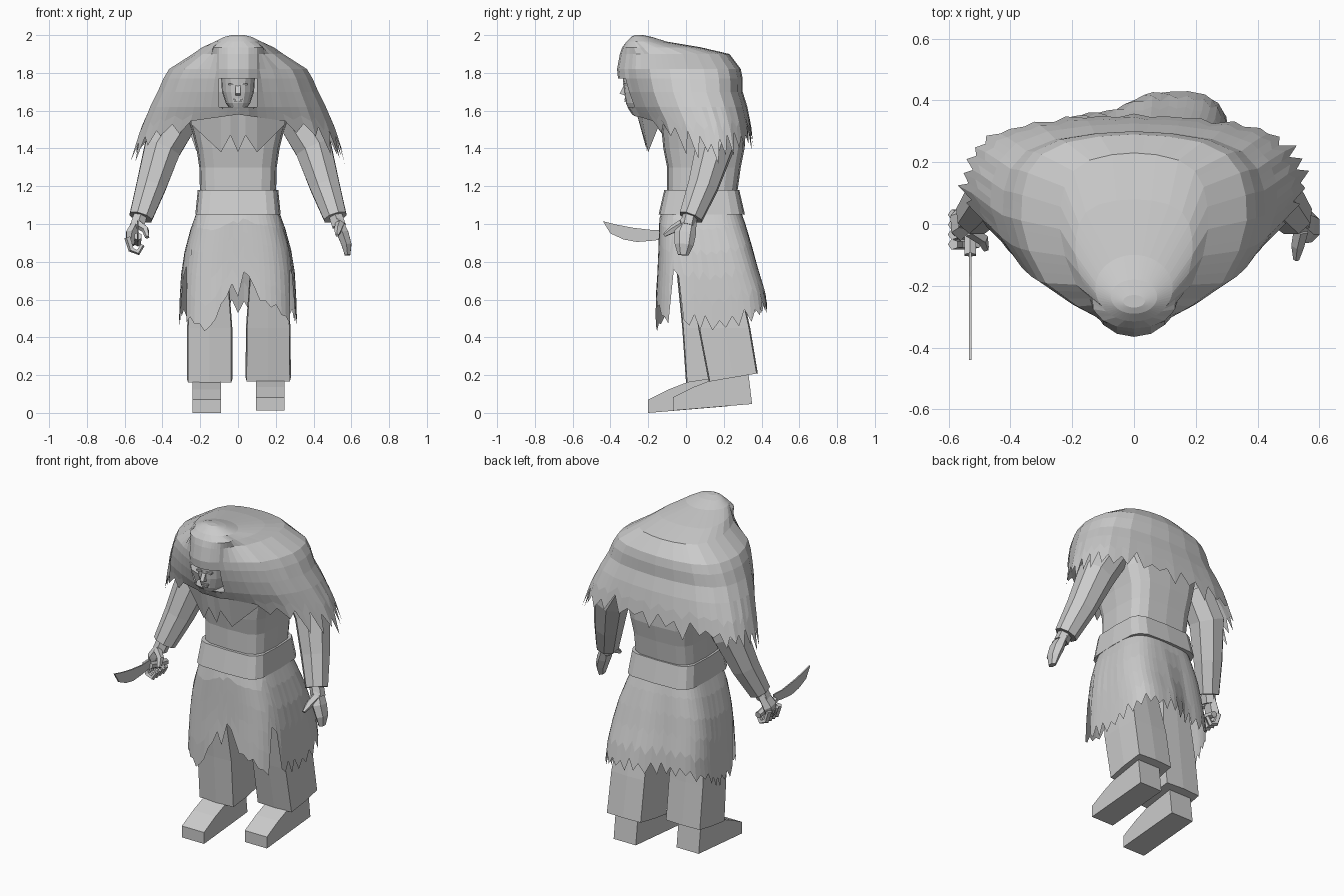
import bpy, bmesh, math, random
from mathutils import Vector

random.seed(4)
cube = bpy.data.objects.get("Cube")
if cube:
    bpy.data.objects.remove(cube, do_unlink=True)

grey = bpy.data.materials.new("plain_grey")
grey.use_nodes = True
grey.diffuse_color = (0.6, 0.6, 0.6, 1)
grey.node_tree.nodes["Principled BSDF"].inputs["Base Color"].default_value = (0.6, 0.6, 0.6, 1)


def finish(name, bm):
    bmesh.ops.recalc_face_normals(bm, faces=bm.faces)
    me = bpy.data.meshes.new(name)
    bm.to_mesh(me)
    bm.free()
    me.materials.append(grey)
    ob = bpy.data.objects.new(name, me)
    bpy.context.collection.objects.link(ob)
    return ob


def interp(rows, t):
    """Linear lookup in rows sorted by their first entry."""
    if t <= rows[0][0]:
        return rows[0][1:]
    for a, b in zip(rows, rows[1:]):
        if t <= b[0]:
            k = (t - a[0]) / (b[0] - a[0])
            return [p + (q - p) * k for p, q in zip(a[1:], b[1:])]
    return rows[-1][1:]


def skin(name, rings, skip=None, cap_start=False, cap_end=False):
    """Join closed rings of points with quads."""
    bm = bmesh.new()
    vs = [[bm.verts.new(p) for p in ring] for ring in rings]
    n = len(vs[0])
    for i in range(len(vs) - 1):
        for j in range(n):
            if skip and skip(i, j, n):
                continue
            k = (j + 1) % n
            bm.faces.new((vs[i][j], vs[i][k], vs[i + 1][k], vs[i + 1][j]))
    if cap_start:
        bm.faces.new(vs[0])
    if cap_end:
        bm.faces.new(vs[-1])
    return finish(name, bm)


def section(w, yf, yb, n, power):
    """Rounded-box ring, starting at the front middle."""
    pts = []
    for j in range(n):
        a = 2 * math.pi * j / n
        s, c = math.sin(a), -math.cos(a)
        x = math.copysign(abs(s) ** (2 / power), s)
        y = math.copysign(abs(c) ** (2 / power), c)
        pts.append((w * x, (yf + yb) / 2 + (yb - yf) / 2 * y))
    return pts


def trunk(name, levels, n=20, power=3, tilt=0):
    """Stack of sections; tilt slopes the lowest one up towards the back."""
    rings = []
    for i, (z, w, f, b) in enumerate(levels):
        rings.append([(x, y, z + (tilt * (y - f) if i == 0 else 0))
                      for x, y in section(w, f, b, n, power)])
    return skin(name, rings, cap_start=True, cap_end=True)


def tube(name, path, sides=8, flat=1.0):
    """Tapered limb through (x, y, z, radius) points; flat squeezes it in x."""
    pts = [Vector(p[:3]) for p in path]
    rings = []
    for i, p in enumerate(pts):
        d = (pts[min(i + 1, len(pts) - 1)] - pts[max(i - 1, 0)]).normalized()
        u = d.cross(Vector((0, 1, 0) if abs(d.y) < 0.9 else (0, 0, 1))).normalized()
        v = d.cross(u)
        r = path[i][3]
        rings.append([p + r * (flat * u * math.cos(a) + v * math.sin(a))
                      for a in (2 * math.pi * (j + 0.5) / sides for j in range(sides))])
    return skin(name, rings, cap_start=True, cap_end=True)


def side_plate(name, outline, x0, x1):
    """Extrude a (y, z) outline across x."""
    return skin(name, [[(x, y, z) for y, z in outline] for x in (x0, x1)],
                cap_start=True, cap_end=True)


# Boots: the right one steps forward
boot = [(-.2, 0), (-.2, .07), (-.09, .125), (0, .16), (.05, .2), (.2, .2), (.22, .035)]
side_plate("right_boot", boot, -.24, -.09)
side_plate("left_boot", [(y + .13, z + .012) for y, z in boot], .095, .245)

# Boxy trouser legs, ending hidden under the skirt
trunk("right_leg", [(.16, .12, 0, .25), (.45, .12, -.02, .22), (.85, .09, -.06, .18)],
      8, 14, .15).location.x = -.15
trunk("left_leg", [(.165, .12, .12, .38), (.45, .118, .065, .34), (.85, .09, 0, .25)],
      8, 14, .17).location.x = .16

# Torso and belt
trunk("torso", [(1.12, .2, -.1, .265), (1.3, .205, -.1, .29), (1.4, .22, -.12, .31),
                (1.5, .245, -.13, .31), (1.61, .28, -.15, .28)], 16, 4)
trunk("belt", [(1.05, .226, -.145, .312), (1.18, .213, -.115, .282)], 16, 5)

# Ragged skirt with a split front, side slits and a fuller left back
skirt_shape = [(.4, .315, -.165, .43), (.62, .308, -.16, .425), (.75, .3, -.15, .385),
               (.9, .275, -.145, .345), (1.0, .242, -.142, .315), (1.06, .222, -.138, .3),
               (1.1, .205, -.12, .28)]
front_hem = [(-.31, .45), (-.25, .5), (-.2, .47), (-.16, .42), (-.03, .68), (-.01, .6),
             (.01, .64), (.04, .78), (.11, .6), (.2, .56), (.27, .48), (.31, .4)]
DENSE, N = 720, 72
trace = section(.305, -.16, .425, DENSE, 3.6)
steps = [0]
for p, q in zip(trace, trace[1:] + trace[:1]):
    steps.append(steps[-1] + math.dist(p, q))
picks = [min(range(DENSE), key=lambda k: abs(steps[k] - steps[-1] * j / N)) for j in range(N)]
columns = []
for j, k in enumerate(picks):
    x, y = trace[k]
    if y < -.09:
        hem = interp(front_hem, x)[0]
    elif y < -.03:
        hem = .74
    else:
        hem = interp([(0, .48), (.2, .47), (.4, .57)], y)[0]
    ragged = .015 if y < -.09 else .045
    columns.append(hem + random.uniform(.2, 1) * ragged * (1 if j % 2 else -1))
rings = []
for i in range(6):
    ring = []
    for k, hem in zip(picks, columns):
        z = 1.1 + (hem - 1.1) * i / 5
        w, f, b = interp(skirt_shape, z)
        x, y = section(w, f, b, DENSE, 3.6)[k]
        if y > .1:
            swing = -min(1, (.05 - x) * 8) * .07 if x < .05 else max(0, x - .1) * .2
            y += swing * (1.1 - z) / .6 * min(1, (y - .1) * 5)
        ring.append((x, y, z))
    rings.append(ring)
skin("ragged_skirt", rings)

# Hooded cape: half outline as (width share, depth share, least hood half width)
half = [(0, -1, 0), (.12, -.97, .055), (.215, -.88, .1), (.5, -.7, .135), (.78, -.47, .15),
        (.93, -.15, .14), (1, .15, .1), (.99, .4, .09), (.94, .62, .08), (.82, .8, .07),
        (.6, .92, .05), (.3, .98, .03), (0, 1, 0)]
fine = []
for a, b in zip(half, half[1:]):
    fine += [tuple(p + (q - p) * k / 3 for p, q in zip(a, b)) for k in range(3)]
fine.append(half[-1])
outline = [(1, *p) for p in fine] + [(-1, *p) for p in fine[-2:0:-1]]
cape_shape = [(1.33, .57, -.2, .365), (1.52, .51, -.25, .345), (1.62, .465, -.31, .325),
              (1.7, .425, -.34, .3), (1.77, .395, -.36, .3), (1.82, .365, -.365, .29),
              (1.9, .24, -.35, .23), (1.935, .19, -.338, .08), (1.965, .125, -.315, -.1),
              (1.99, .075, -.29, -.18), (2.0, .035, -.27, -.23)]


def cape_point(p, z):
    sign, u, v, least = p
    w, f, b = interp(cape_shape, z)
    hood = min(least, .7 * w) if z > 1.85 else least
    return (sign * max(u * w, hood), f + (b - f) * (v + 1) / 2, z)


def crown_point(p, z):
    """Round section for the top of the hood."""
    w, f, b = interp(cape_shape, z)
    sign, u, v, least = p
    return (sign * w * math.sqrt(max(0, 1 - v * v)), f + (b - f) * (v + 1) / 2, z)


rings = [[(crown_point if row[0] > 1.95 else cape_point)(p, row[0]) for p in outline]
         for row in cape_shape[:1:-1]]
hems = []
for j, (sign, u, v, least) in enumerate(outline):
    if v < -.65:
        hem = 1.58 - .07 * u
    else:
        hem = interp([(-.65, 1.5), (-.2, 1.42), (.1, 1.38), (.5, 1.39), (1, 1.46)], v)[0]
        hem += random.uniform(.02, .08) if j % 2 else -random.uniform(.0, .07)
    hems.append(hem)
for t in (.5, 1):
    rings.append([cape_point(p, 1.62 + (h - 1.62) * t) for p, h in zip(outline, hems)])
# The face opening is left out between the brow and chin rings
skin("hooded_cape", rings, skip=lambda i, j, n: i in (6, 7) and (j < 6 or j >= n - 6),
     cap_start=True)
trunk("collar", [(1.59, .11, -.28, .1), (1.62, .12, -.3, .1)], 12, 4)

# Zigzag bib on the chest
bib = [(-.25, -.14, 1.53), (-.09, -.2, 1.38), (-.04, -.225, 1.47), (0, -.205, 1.38),
       (.04, -.225, 1.47), (.1, -.2, 1.38), (.25, -.14, 1.53)]
bm = bmesh.new()
low = [bm.verts.new(p) for p in bib]
top = [bm.verts.new((x, y - .04, 1.6)) for x, y, z in bib]
for i in range(len(bib) - 1):
    bm.faces.new((low[i], low[i + 1], top[i + 1], top[i]))
finish("chest_bib", bm)

# Head and face
trunk("head", [(1.6, .035, -.3, -.15), (1.64, .065, -.318, -.12), (1.7, .085, -.328, -.1),
               (1.78, .09, -.335, -.08), (1.86, .07, -.31, -.1)], 16, 2.3)
side_plate("nose", [(-.325, 1.74), (-.352, 1.69), (-.32, 1.68)], -.012, .012)
for z, w, part in ((1.657, .024, "upper_lip"), (1.645, .018, "lower_lip")):
    side_plate(part, [(-.326, z), (-.326, z + .008), (-.3, z + .008), (-.3, z)], -w, w)
for s, side in ((1, "left"), (-1, "right")):
    side_plate(side + "_brow", [(-.334, 1.735), (-.334, 1.745), (-.3, 1.745), (-.3, 1.735)],
               s * .015, s * .05)

# Sleeves with wrists
for s, side in ((1, "left"), (-1, "right")):
    tube(side + "_sleeve", [(s * .3, .16, 1.56, .1), (s * .4, .15, 1.4, .105),
                            (s * .46, .09, 1.2, .085), (s * .515, .025, 1.035, .066)])
    tube(side + "_wrist", [(s * .505, .03, 1.08, .04), (s * .535, .01, .99, .042)], 6)

# Open left hand
tube("left_palm", [(.53, .015, 1.02, .042), (.555, -.005, .95, .058), (.575, -.01, .89, .05),
                   (.58, -.015, .835, .028)], 6, .6)
tube("left_thumb", [(.54, -.02, 1.0, .025), (.53, -.07, .97, .022), (.525, -.115, .94, .01)], 5)

# Right fist around the knife
tube("right_palm", [(-.53, .02, 1.02, .042), (-.565, 0, .95, .055), (-.57, -.01, .89, .04)], 6, .6)
for i in range(4):
    y = .03 - .032 * i
    tube("right_finger_%d" % (i + 1), [(-.585, y, .93, .018), (-.565, y, .865, .017),
                                       (-.53, y, .85, .016), (-.505, y, .89, .012)], 5)
tube("right_thumb", [(-.53, -.02, 1.0, .024), (-.49, -.05, .97, .02), (-.48, -.08, .93, .012)], 5)
tube("knife_handle", [(-.53, .06, .9, .02), (-.53, -.02, .915, .02), (-.53, -.1, .935, .022)], 6)
side_plate("knife_blade", [(-.09, .97), (-.17, .967), (-.28, .98), (-.36, .995), (-.44, 1.015),
                           (-.4, .95), (-.33, .918), (-.26, .905), (-.17, .912), (-.09, .925)],
           -.534, -.526)
